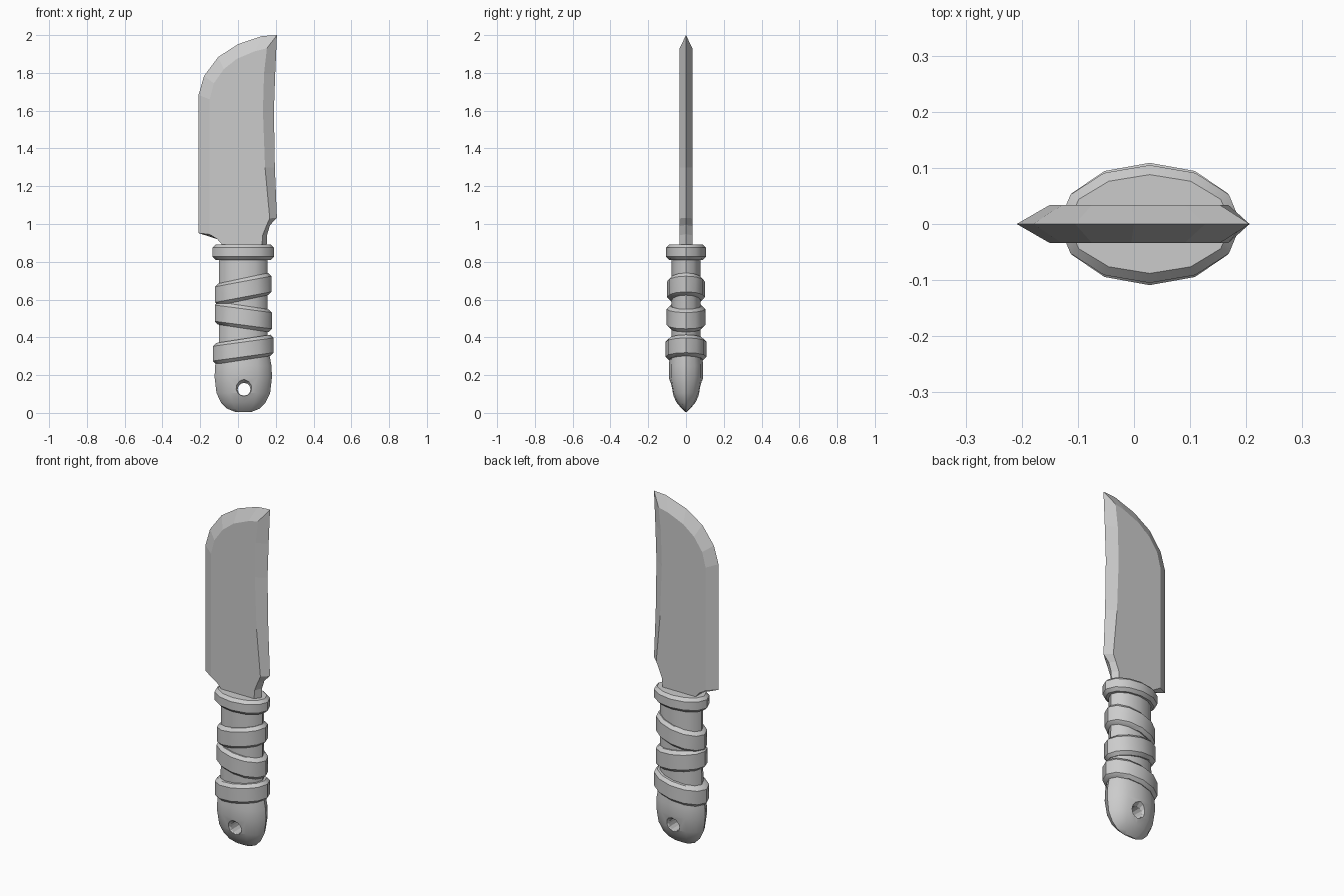
import bpy, bmesh
from math import sin, cos, pi
from mathutils import Matrix

if "Cube" in bpy.data.objects:
    bpy.data.objects.remove(bpy.data.objects["Cube"])

GREY = (0.6, 0.6, 0.6, 1)
grey = bpy.data.materials.new("plain grey")
grey.use_nodes = True
grey.diffuse_color = GREY
grey.node_tree.nodes["Principled BSDF"].inputs["Base Color"].default_value = GREY

CX = 0.028   # handle axis
SIDES = 12


def finish(name, bm, angle=None):
    bmesh.ops.recalc_face_normals(bm, faces=bm.faces)
    mesh = bpy.data.meshes.new(name)
    bm.to_mesh(mesh)
    bm.free()
    mesh.materials.append(grey)
    ob = bpy.data.objects.new(name, mesh)
    bpy.context.collection.objects.link(ob)
    if angle:
        bpy.ops.object.select_all(action='DESELECT')
        ob.select_set(True)
        bpy.context.view_layer.objects.active = ob
        bpy.ops.object.shade_smooth_by_angle(angle=angle)
    return ob


def bridge(bm, loops):
    for a, b in zip(loops, loops[1:]):
        n = len(a)
        for i in range(n):
            bm.faces.new((a[i], a[(i + 1) % n], b[(i + 1) % n], b[i]))
    bm.faces.new(loops[0])
    bm.faces.new(loops[-1])


def oval_loft(name, rings, tilt=0.0):
    """Stack oval rings (z, half width, half depth); tilt slopes them along x."""
    bm = bmesh.new()
    loops = []
    for z, hx, hy in rings:
        loop = []
        for i in range(SIDES):
            a = 2 * pi * i / SIDES
            loop.append(bm.verts.new((CX + hx * cos(a), hy * sin(a), z + tilt * cos(a))))
        loops.append(loop)
    bridge(bm, loops)
    return finish(name, bm, 0.7)


def band(name, low, high, hx, hy, tilt=0.0, c=0.017):
    """Raised oval band with chamfered rims."""
    return oval_loft(name, [(low, hx - c, hy - c), (low + c, hx, hy),
                            (high - c, hx, hy), (high, hx - c, hy - c)], tilt)


# Blade: pairs of rim point and flat-face point (x, z)
blade_outline = [
    ((.206, 2.0), (.153, 1.93)), ((.127, 1.995), (.09, 1.915)),
    ((0, 1.952), (-.005, 1.875)), ((-.105, 1.884), (-.075, 1.82)),
    ((-.18, 1.783), (-.128, 1.745)), ((-.209, 1.683), (-.15, 1.66)),
    ((-.209, .952), (-.15, .945)), ((-.11, .92), (-.11, .92)),
    ((-.075, .88), (-.075, .88)), ((-.06, .85), (-.06, .85)),
    ((.15, .85), (.125, .85)), ((.155, .947), (.13, .94)),
    ((.17, .995), (.15, .99)), ((.206, 1.032), (.168, 1.03)),
    ((.195, 1.3), (.143, 1.3)), ((.19, 1.6), (.132, 1.6)),
    ((.197, 1.8), (.138, 1.8))]
bm = bmesh.new()
front = [bm.verts.new((p[0], -0.034, p[1])) for _, p in blade_outline]
rim = [bm.verts.new((p[0], 0, p[1])) for p, _ in blade_outline]
back = [bm.verts.new((p[0], 0.034, p[1])) for _, p in blade_outline]
bridge(bm, [front, rim, back])
finish("blade", bm)

# Handle core, guard and wrapped bands
oval_loft("grip_core", [(.25, .13, .077), (.85, .128, .077)])
band("guard", .81, .892, .163, .105)
band("upper_wrap", .596, .713, .149, .1, .028)
band("middle_wrap", .448, .568, .151, .102, -.02)
band("lower_wrap", .28, .392, .161, .109, .022)

# Pommel narrowing to a short ridge at the bottom
pommel = oval_loft("pommel", [
    (.006, .045, .004), (.022, .085, .022), (.055, .118, .05), (.105, .142, .074),
    (.19, .152, .091), (.25, .149, .091), (.31, .138, .085)])

# Lanyard hole with flared rims
bm = bmesh.new()
loops = []
for y, r in [(-.12, .075), (-.062, .034), (.062, .034), (.12, .075)]:
    loops.append([bm.verts.new((.032 + r * cos(2 * pi * i / SIDES), y,
                                .125 + r * sin(2 * pi * i / SIDES))) for i in range(SIDES)])
bridge(bm, loops)
cutter = finish("hole_cutter", bm)
cutter.hide_render = True
cutter.hide_set(True)
cut = pommel.modifiers.new("lanyard_hole", 'BOOLEAN')
cut.operation = 'DIFFERENCE'
cut.solver = 'EXACT'
cut.object = cutter
